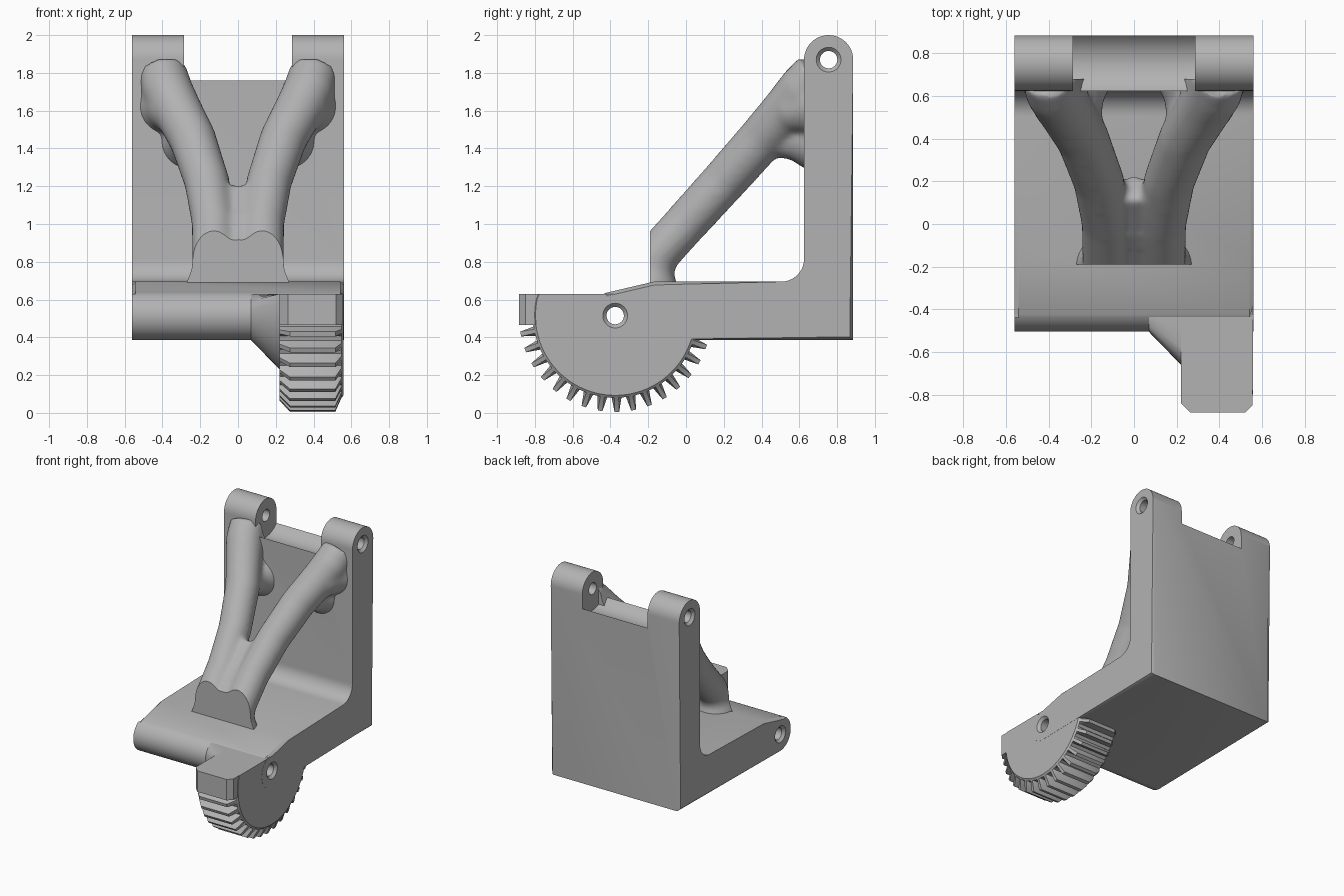
import bpy, bmesh, math
from mathutils import Vector

cube = bpy.data.objects.get("Cube")
if cube:
    bpy.data.objects.remove(cube, do_unlink=True)

HALF = 0.56               # half width of the bracket
TOP_PIN = (0.755, 1.87)   # pin centres as (y, z)
LOW_PIN = (-0.375, 0.515)
BARREL = 0.13

gray = bpy.data.materials.new("plain gray")
gray.use_nodes = True
gray.diffuse_color = (0.45, 0.45, 0.45, 1)
gray.node_tree.nodes["Principled BSDF"].inputs["Base Color"].default_value = gray.diffuse_color


def loft(bm, rings):
    """Skin equal-length rings of points and cap both ends."""
    loops = [[bm.verts.new(p) for p in ring] for ring in rings]
    n = len(loops[0])
    for a, b in zip(loops, loops[1:]):
        for i in range(n):
            j = (i + 1) % n
            bm.faces.new((a[i], a[j], b[j], b[i]))
    return [bm.faces.new(loops[0]), bm.faces.new(loops[-1])]


def finish(bm, name):
    bmesh.ops.recalc_face_normals(bm, faces=bm.faces[:])
    mesh = bpy.data.meshes.new(name)
    bm.to_mesh(mesh)
    bm.free()
    mesh.materials.append(gray)
    ob = bpy.data.objects.new(name, mesh)
    bpy.context.collection.objects.link(ob)
    return ob


def solid(name, rings):
    bm = bmesh.new()
    loft(bm, rings)
    return finish(bm, name)


def arc(center, r, start, end, steps):
    angles = [math.radians(start + (end - start) * i / steps) for i in range(steps + 1)]
    return [(center[0] + r * math.cos(a), center[1] + r * math.sin(a)) for a in angles]


def lathe(center, sections):
    """Circular rings around an axis along x, from (x, radius) pairs."""
    return [[(x, y, z) for y, z in arc(center, r, 0, 360, 48)[:-1]] for x, r in sections]


def box(name, lo, hi):
    return solid(name, [[(lo[0], lo[1], z), (hi[0], lo[1], z), (hi[0], hi[1], z), (lo[0], hi[1], z)]
                        for z in (lo[2], hi[2])])


def apply_modifier(ob, kind, **settings):
    mod = ob.modifiers.new(kind.lower(), kind)
    for key, value in settings.items():
        setattr(mod, key, value)
    bpy.context.view_layer.objects.active = ob
    bpy.ops.object.modifier_apply(modifier=mod.name)


def boolean(ob, cutter, operation="DIFFERENCE"):
    apply_modifier(ob, "BOOLEAN", object=cutter, operation=operation, solver="EXACT")


# L-shaped body with two round barrels and chamfered ends
profile = [(0.885, 0.385)]
profile += arc(TOP_PIN, BARREL, 0, 180, 24)
profile += arc((0.505, 0.815), 0.12, 0, -90, 10)
profile += [(-0.17, 0.695)]
profile += arc(LOW_PIN, BARREL, 112, 270, 22)
bm = bmesh.new()
caps = loft(bm, [[(x, y, z) for y, z in profile] for x in (-HALF, HALF)])
rim = list({e for f in caps for e in f.edges})
bmesh.ops.bevel(bm, geom=rim, offset=0.018, segments=1, affect="EDGES")
body = finish(bm, "bracket_body")

# Rounded notch between the upper knuckles
notch = solid("notch_cutter", lathe(TOP_PIN, [(-0.285, 0.17), (0.285, 0.17)]))
boolean(body, notch)

# Gear outline: teeth below, plain rim elsewhere, as (angle, radius)
ROOT, TIP = 0.435, 0.51
outline = []
for k in range(16):
    a = 191 + 10 * k
    outline += [(a - 3.4, ROOT), (a - 1.4, TIP), (a + 1.4, TIP), (a + 3.4, ROOT)]
outline += [(a, ROOT) for a in range(348, 546, 6)]
FLAT = 0.63               # height of the flat top of the gear


def gear_ring(x, cap):
    ring = []
    for a, r in outline:
        r = min(r, cap)
        t = math.radians(a)
        ring.append((x, LOW_PIN[0] + r * math.cos(t), min(FLAT, LOW_PIN[1] + r * math.sin(t))))
    return ring


gear = solid("gear_sector", [gear_ring(*s) for s in
                             ((0.22, 0.45), (0.275, TIP), (0.515, TIP), (0.548, 0.435), (0.559, 0.422))])

# Conical hub joining gear and lower barrel
hub_rings = lathe(LOW_PIN, [(0.07, 0.131), (0.22, 0.285), (0.24, 0.285)])
hub = solid("gear_hub", [[(x, y, min(z, FLAT)) for x, y, z in ring] for ring in hub_rings])

# Stop block at the front end of the gear
plan = [(0.22, -0.72), (0.22, -0.84), (0.265, -0.885), (0.52, -0.885), (0.555, -0.85), (0.555, -0.72)]
stop = solid("stop_block", [[(x, y, z) for x, y in plan] for z in (0.465, FLAT)])

# Countersunk pin holes
for center, targets in ((TOP_PIN, [body]), (LOW_PIN, [body, gear, hub])):
    drill = solid("pin_drill", lathe(center, [(-0.58, 0.085), (-0.54, 0.046), (0.54, 0.046), (0.58, 0.085)]))
    for target in targets:
        boolean(target, drill)
    bpy.data.objects.remove(drill, do_unlink=True)
bpy.data.objects.remove(notch, do_unlink=True)


# Y-shaped strut: overlapping tubes melted together
def tube(bm, points):
    """Round tube through (x, y, z, radius) points."""
    centers = [Vector(p[:3]) for p in points]
    rings = []
    for i, c in enumerate(centers):
        direction = centers[min(i + 1, len(centers) - 1)] - centers[max(i - 1, 0)]
        turn = direction.to_track_quat("Z", "Y")
        rings.append([c + turn @ Vector((x, y, 0)) for x, y in arc((0, 0), points[i][3], 0, 360, 24)[:-1]])
    loft(bm, rings)


leg = [(0.125, -0.32, 0.65, 0.115), (0.13, 0.0, 1.005, 0.116), (0.165, 0.2, 1.225, 0.12),
       (0.24, 0.4, 1.45, 0.125), (0.32, 0.53, 1.6, 0.13), (0.375, 0.62, 1.71, 0.135), (0.4, 0.7, 1.8, 0.13)]
wall_root = [(0.24, 0.42, 1.45, 0.09), (0.255, 0.56, 1.45, 0.11), (0.26, 0.64, 1.44, 0.15), (0.26, 0.7, 1.44, 0.17)]
upper_root = [(0.34, 0.52, 1.6, 0.12), (0.36, 0.61, 1.62, 0.14), (0.37, 0.7, 1.62, 0.18)]
foot = [(0.125, -0.2, 0.6, 0.16), (0.125, -0.19, 0.69, 0.15), (0.125, -0.18, 0.76, 0.12), (0.125, -0.15, 0.86, 0.115)]
web = [(0, -0.32, 0.64, 0.1), (0, 0.0, 0.98, 0.095), (0, 0.17, 1.16, 0.08)]
bm = bmesh.new()
for side in (-1, 1):
    for path in (leg, wall_root, upper_root, foot):
        tube(bm, [(side * x, y, z, r) for x, y, z, r in path])
tube(bm, web)
tube(bm, [(0, y, z, r) for _, y, z, r in foot])
strut = finish(bm, "forked_strut")
apply_modifier(strut, "REMESH", mode="VOXEL", voxel_size=0.016)
apply_modifier(strut, "SMOOTH", factor=0.5, iterations=14)
trim = box("strut_trim", (-0.6, -0.19, 0.66), (0.6, 0.68, 1.87))
boolean(strut, trim, "INTERSECT")
bpy.data.objects.remove(trim, do_unlink=True)

# Smooth shading with crisp edges
bpy.ops.object.select_all(action="DESELECT")
for ob in (body, gear, hub, stop, strut):
    ob.select_set(True)
bpy.context.view_layer.objects.active = body
bpy.ops.object.shade_smooth_by_angle(angle=math.radians(30))
